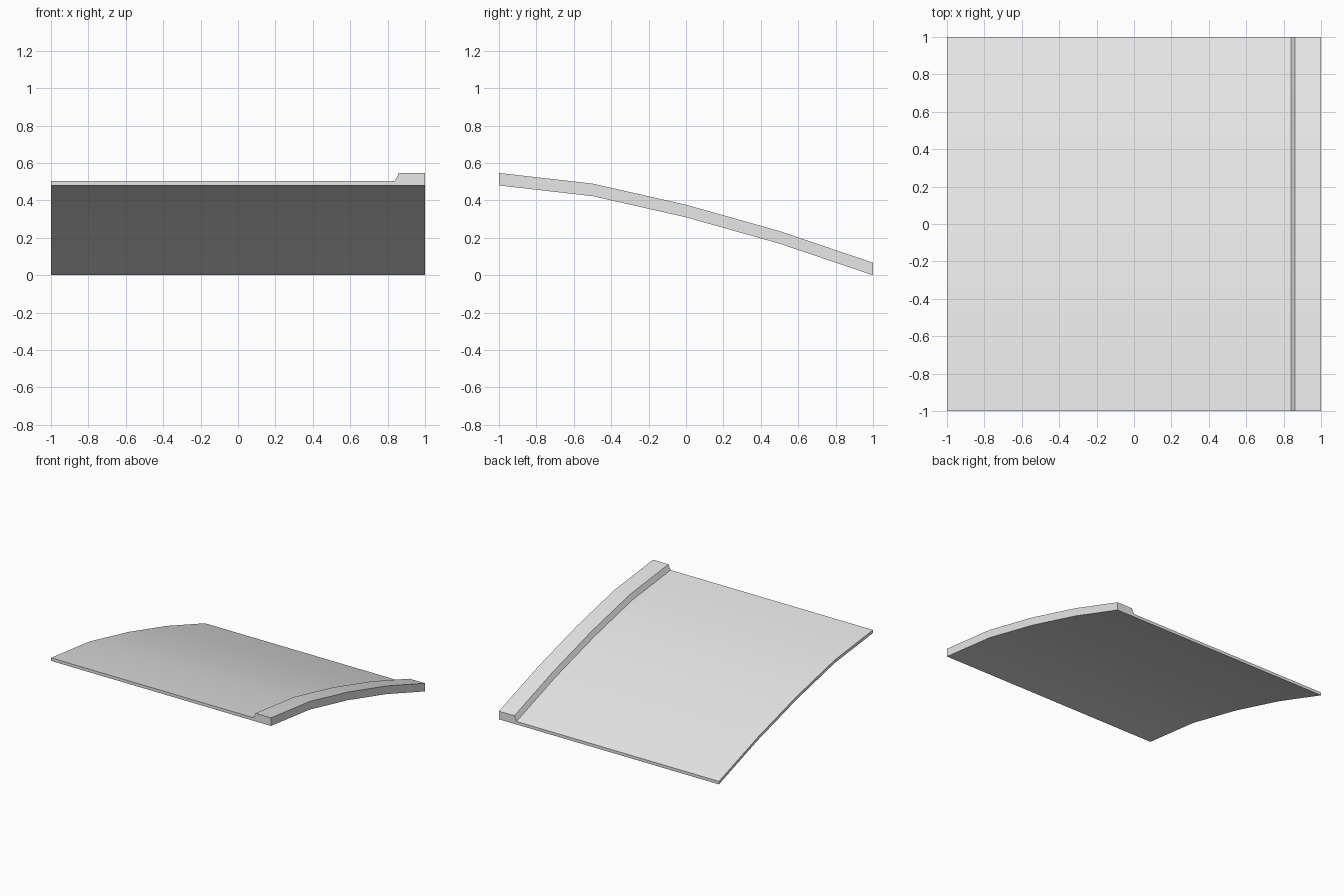
import bpy
import bmesh
import math

cube = bpy.data.objects.get("Cube")
if cube:
    bpy.data.objects.remove(cube, do_unlink=True)

# Plain grey material
grey = bpy.data.materials.new("concrete_grey")
grey.use_nodes = True
colour = (0.8, 0.8, 0.8, 1.0)
grey.diffuse_color = colour
grey.node_tree.nodes["Principled BSDF"].inputs["Base Color"].default_value = colour

# Cross-section: thin slab with a raised kerb along one edge (x, height)
section = [(-1, 0), (1, 0), (1, 0.067), (0.86, 0.067), (0.84, 0.025), (-1, 0.025)]
# Curve of the underside from front to back (y, z)
path = [(-1, 0.48), (-0.5, 0.423), (0, 0.31), (0.5, 0.169), (1, 0)]

# Sweep the section along the path
bm = bmesh.new()
rings = [[bm.verts.new((x, y, z + h)) for x, h in section] for y, z in path]
count = len(section)
for near, far in zip(rings, rings[1:]):
    for i in range(count):
        j = (i + 1) % count
        bm.faces.new((near[i], near[j], far[j], far[i]))
bm.faces.new(rings[0])
bm.faces.new(rings[-1][::-1])
bmesh.ops.recalc_face_normals(bm, faces=bm.faces[:])

mesh = bpy.data.meshes.new("curved_ramp_with_kerb")
bm.to_mesh(mesh)
bm.free()
mesh.materials.append(grey)
ramp = bpy.data.objects.new("curved_ramp_with_kerb", mesh)
bpy.context.collection.objects.link(ramp)

# Smooth along the curve, sharp at the section corners
bpy.ops.object.select_all(action="DESELECT")
ramp.select_set(True)
bpy.context.view_layer.objects.active = ramp
bpy.ops.object.shade_smooth_by_angle(angle=math.radians(30))
